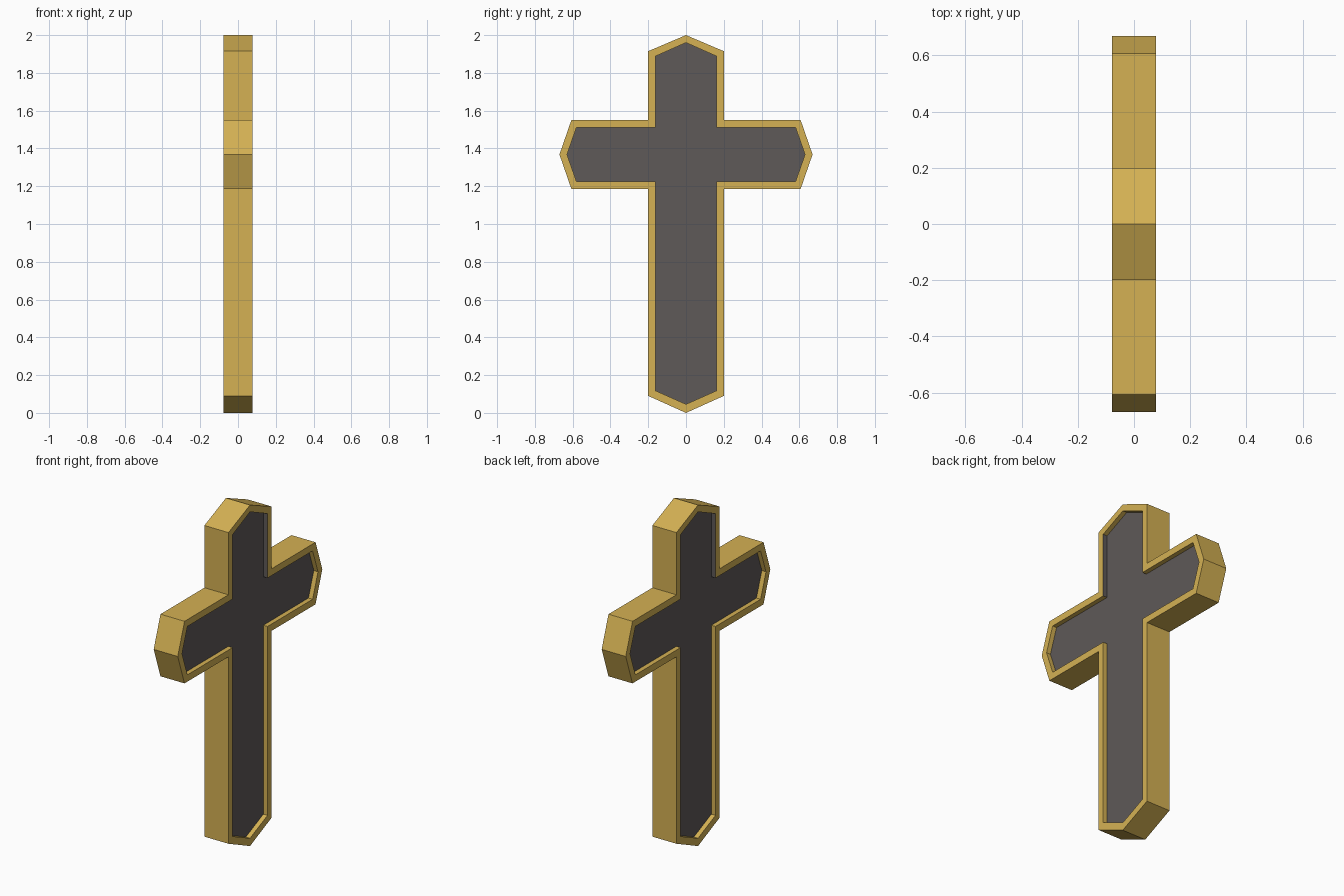
import bpy, bmesh

if "Cube" in bpy.data.objects:
    bpy.data.objects.remove(bpy.data.objects["Cube"])


def material(name, rgb):
    m = bpy.data.materials.new(name)
    m.diffuse_color = (*rgb, 1)
    m.use_nodes = True
    m.node_tree.nodes["Principled BSDF"].inputs["Base Color"].default_value = m.diffuse_color
    return m


gold = material("gold", (0.66, 0.44, 0.088))
charcoal = material("charcoal", (0.112, 0.1, 0.098))

HALF = 0.078      # half thickness
FLOOR = 0.051     # recessed panel level

# Right half of the outer and inner outlines as (y, z), top to bottom
outer = [(0, 2.0), (0.2, 1.915), (0.2, 1.55), (0.607, 1.55), (0.67, 1.368),
         (0.607, 1.186), (0.2, 1.186), (0.2, 0.09), (0, 0.0)]
inner = [(0, 1.96), (0.162, 1.888), (0.162, 1.51), (0.58, 1.51), (0.63, 1.368),
         (0.58, 1.226), (0.162, 1.226), (0.162, 0.118), (0, 0.046)]


def mirrored(half):
    return half + [(-y, z) for y, z in half[-2:0:-1]]


def ring(bm, pts, x):
    return [bm.verts.new((x, y, z)) for y, z in pts]


def bridge(bm, a, b):
    n = len(a)
    return [bm.faces.new((a[i], a[(i + 1) % n], b[(i + 1) % n], b[i])) for i in range(n)]


outer, inner = mirrored(outer), mirrored(inner)
bm = bmesh.new()

# Gold outer band
edges = {s: ring(bm, outer, s * HALF) for s in (1, -1)}
bridge(bm, edges[1], edges[-1])

# Rim, recess wall and dark panel on both broad sides
for s in (1, -1):
    lip = ring(bm, inner, s * HALF)
    floor = ring(bm, inner, s * FLOOR)
    bridge(bm, edges[s], lip)
    for f in bridge(bm, lip, floor):
        c = f.calc_center_median()
        # upright recess walls of the top arm are dark
        if 1.6 < c.z < 1.8 and abs(c.y) < 0.2:
            f.material_index = 1
    bm.faces.new(floor).material_index = 1

bmesh.ops.recalc_face_normals(bm, faces=bm.faces)
mesh = bpy.data.meshes.new("cross")
bm.to_mesh(mesh)
bm.free()
mesh.materials.append(gold)
mesh.materials.append(charcoal)
cross = bpy.data.objects.new("cross", mesh)
bpy.context.collection.objects.link(cross)
